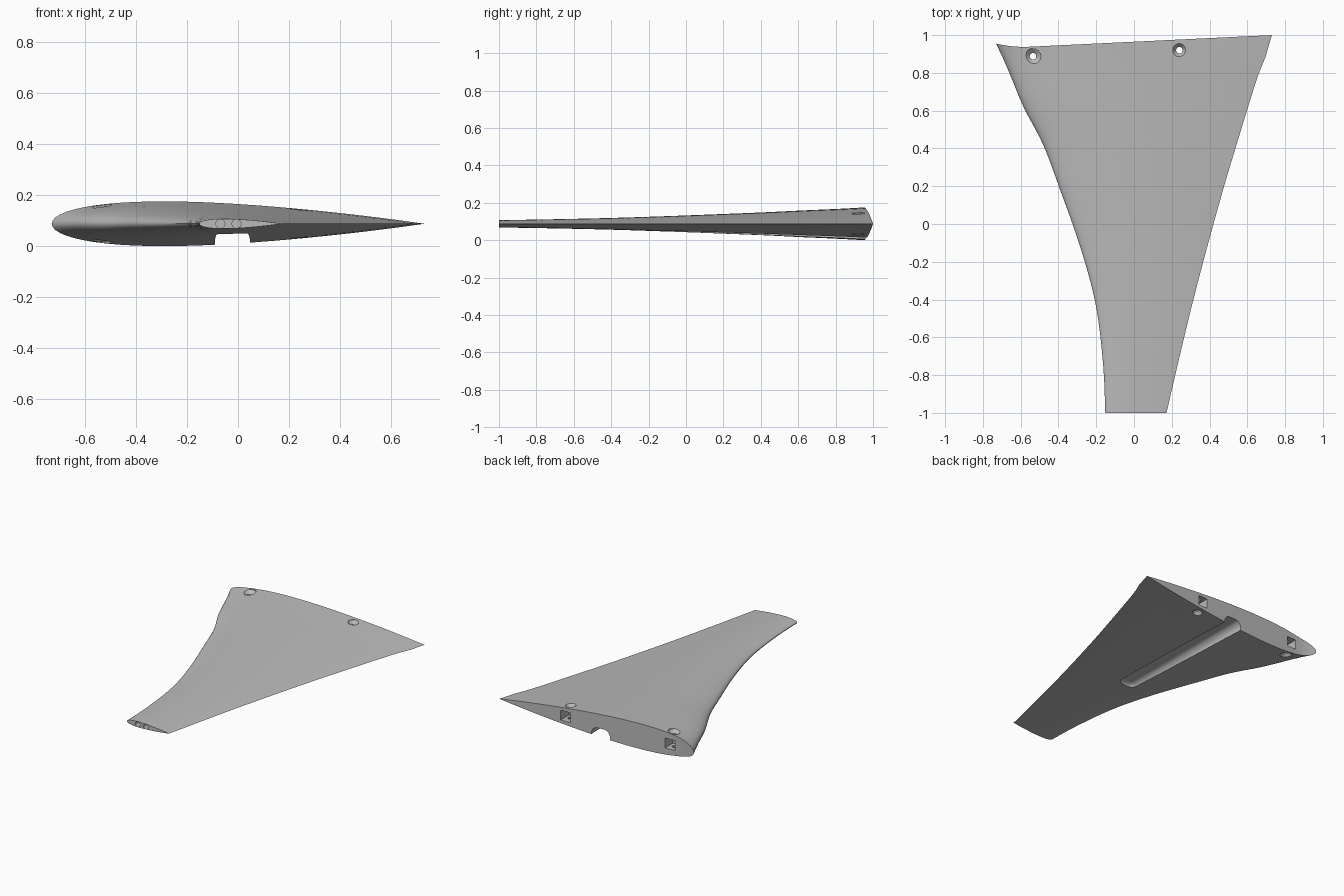
import bpy, bmesh, math
from mathutils import Vector

if "Cube" in bpy.data.objects:
    bpy.data.objects.remove(bpy.data.objects["Cube"], do_unlink=True)

grey = bpy.data.materials.new("light grey")
grey.use_nodes = True
grey.diffuse_color = (0.5, 0.5, 0.5, 1)
grey.node_tree.nodes["Principled BSDF"].inputs["Base Color"].default_value = grey.diffuse_color

MID = 0.0875      # height of the chord plane
N = 32            # chordwise divisions

# Planform stations: span position, leading edge, trailing edge
STATIONS = [(-1, -0.152, 0.172), (-0.75, -0.163, 0.23), (-0.43, -0.202, 0.307),
            (-0.12, -0.285, 0.388), (0.2, -0.398, 0.477), (0.42, -0.481, 0.543),
            (0.62, -0.6 + 0.02, 0.604), (0.8, -0.66, 0.662), (0.96, -0.73, 0.73)]
STATIONS[6] = (0.62, -0.585, 0.604)


def half_thickness(u):
    """Symmetric aerofoil with a closed trailing edge, per unit chord."""
    return 0.6 * (0.2969 * math.sqrt(u) - 0.126 * u - 0.3516 * u**2
                  + 0.2843 * u**3 - 0.1036 * u**4)


def root_y(u):
    """Slightly slanted root edge that hooks back at the nose."""
    return 0.93 + 0.07 * u + 0.025 * max(0, 1 - u / 0.12) ** 2


def planform(steps=4):
    """Smooth the stations with a spline."""
    pts = [Vector(s) for s in STATIONS]
    pts = [2 * pts[0] - pts[1]] + pts + [2 * pts[-1] - pts[-2]]
    for i in range(1, len(pts) - 2):
        a, b, c, d = pts[i - 1:i + 3]
        for k in range(steps):
            t = k / steps
            yield 0.5 * (2 * b + (c - a) * t + (2 * a - 5 * b + 4 * c - d) * t * t
                         + (3 * b - a - 3 * c + d) * t**3)
    yield pts[-2]


def finish(bm, name):
    bmesh.ops.recalc_face_normals(bm, faces=bm.faces)
    mesh = bpy.data.meshes.new(name)
    bm.to_mesh(mesh)
    bm.free()
    mesh.materials.append(grey)
    ob = bpy.data.objects.new(name, mesh)
    bpy.context.collection.objects.link(ob)
    return ob


# Wing skin, lofted from tip to root
bm = bmesh.new()
us = [0.5 - 0.5 * math.cos(math.pi * i / N) for i in range(N + 1)]
rings = []
stations = list(planform())
for k, (y, le, te) in enumerate(stations):
    if 0.9 < y < 0.95:
        continue
    last = k == len(stations) - 1
    chord = te - le

    def point(u, side):
        return bm.verts.new((le + chord * u, root_y(u) if last else y,
                             MID + side * chord * half_thickness(u)))
    nose, tail = point(0, 0), point(1, 0)
    upper = [nose] + [point(u, 1) for u in us[1:-1]] + [tail]
    lower = [nose] + [point(u, -1) for u in us[1:-1]] + [tail]
    rings.append((upper, lower))
for r0, r1 in zip(rings, rings[1:]):
    for side in (0, 1):
        for i in range(N):
            bm.faces.new((r0[side][i], r0[side][i + 1], r1[side][i + 1], r1[side][i]))
for up, lo in (rings[0], rings[-1]):      # end caps
    for i in range(N):
        bm.faces.new(list(dict.fromkeys((up[i], up[i + 1], lo[i + 1], lo[i]))))
wing = finish(bm, "wing")


def cut(bm):
    cutter = finish(bm, "cutter")
    cutter.hide_render = True
    mod = wing.modifiers.new("cut", 'BOOLEAN')
    mod.operation, mod.solver, mod.object = 'DIFFERENCE', 'EXACT', cutter
    bpy.context.view_layer.objects.active = wing
    bpy.ops.object.modifier_apply(modifier=mod.name)
    bpy.data.objects.remove(cutter, do_unlink=True)


def box(lo, hi, bevel=0):
    lo, hi = Vector(lo), Vector(hi)
    bm = bmesh.new()
    bmesh.ops.create_cube(bm, size=1)
    for v in bm.verts:
        v.co = (lo + hi) / 2 + v.co * (hi - lo)
    if bevel:
        bmesh.ops.bevel(bm, geom=bm.edges[:], offset=bevel, segments=6,
                        profile=0.5, affect='EDGES')
    return bm


def turned(profile, x, y, along_y=False):
    """Solid of revolution from (radius, height) pairs."""
    bm = bmesh.new()
    loops = []
    for r, h in profile:
        loop = []
        for i in range(32):
            a = math.tau * i / 32
            c, s = r * math.cos(a), r * math.sin(a)
            loop.append(bm.verts.new((x + c, y + h, MID + s) if along_y
                                     else (x + c, y + s, MID + h)))
        loops.append(loop)
    for a, b in zip(loops, loops[1:]):
        for i in range(32):
            j = (i + 1) % 32
            bm.faces.new((a[i], a[j], b[j], b[i]))
    bm.faces.new(loops[0])
    bm.faces.new(loops[-1])
    return bm


# Rounded channel under the wing
cut(box((-0.09, -0.125, -0.2), (0.047, 1.3, 0.068), 0.045))

# Bolt holes countersunk on both sides, with square pockets in the root face
for x, y, radius, skin in ((-0.535, 0.888, 0.042, 0.069), (0.24, 0.92, 0.035, 0.056)):
    flare = [(0.017, skin - 0.022), (radius, skin), (radius, skin + 0.05)]
    cut(turned([(r, -h) for r, h in reversed(flare)] + flare, x, y))
    cut(box((x - 0.036, y - 0.035, MID - 0.034), (x + 0.036, 1.1, MID + 0.034)))

# Two rod sockets in the tip
for x in (-0.069, -0.006):
    cut(turned([(0.0175, -0.1), (0.0175, 0.3)], x, -1, True))

bpy.ops.object.select_all(action='DESELECT')
wing.select_set(True)
bpy.context.view_layer.objects.active = wing
bpy.ops.object.shade_smooth_by_angle(angle=math.radians(30))
